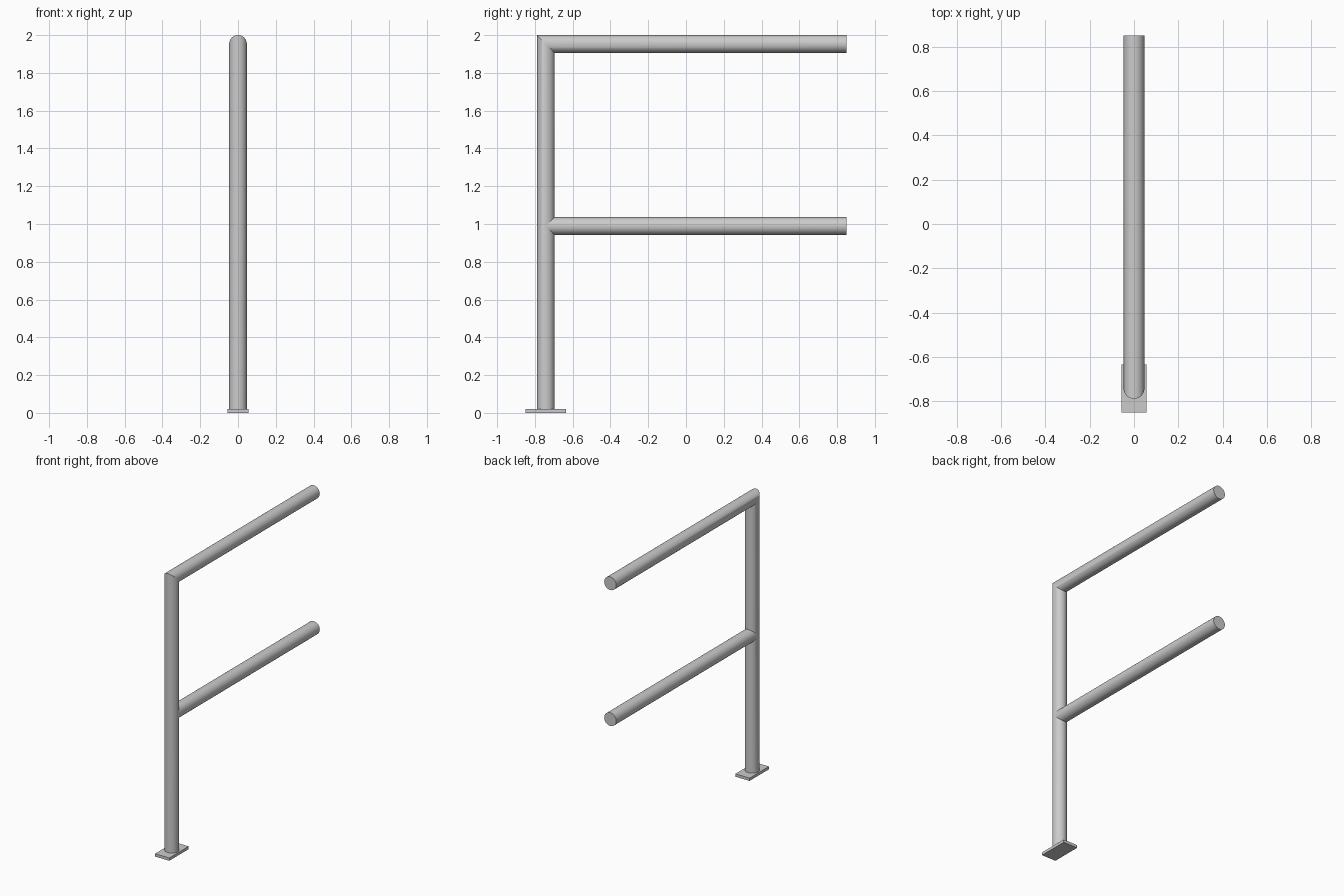
import bpy, bmesh
from math import cos, sin, tau, radians

if "Cube" in bpy.data.objects:
    bpy.data.objects.remove(bpy.data.objects["Cube"])

R, N = 0.0468, 64          # tube radius and sides
YC = -0.742                # post axis
Z_TOP, Z_MID = 2 - R, 0.989
Y_END, PLATE_H = 0.85, 0.02
CIRCLE = [(R * cos(tau * i / N), R * sin(tau * i / N)) for i in range(N)]


def tube(name, rings, cap_start=True):
    """Skin a list of rings of points into a smooth tube."""
    bm = bmesh.new()
    loops = [[bm.verts.new(p) for p in ring] for ring in rings]
    for a, b in zip(loops, loops[1:]):
        for i in range(N):
            j = (i + 1) % N
            bm.faces.new((a[i], a[j], b[j], b[i]))
    if cap_start:
        bm.faces.new(loops[0])
    bm.faces.new(loops[-1])
    bmesh.ops.recalc_face_normals(bm, faces=bm.faces)
    finish(name, bm)


def finish(name, bm):
    me = bpy.data.meshes.new(name)
    bm.to_mesh(me)
    bm.free()
    ob = bpy.data.objects.new(name, me)
    bpy.context.collection.objects.link(ob)
    bpy.ops.object.select_all(action='DESELECT')
    ob.select_set(True)
    bpy.context.view_layer.objects.active = ob
    bpy.ops.object.shade_smooth_by_angle(angle=radians(30))
    return ob


# Post and top rail: one tube with a 45 degree mitred corner
tube("post_and_top_rail", [
    [(x, YC + t, PLATE_H) for x, t in CIRCLE],
    [(x, YC + t, Z_TOP - t) for x, t in CIRCLE],
    [(x, Y_END, Z_TOP - t) for x, t in CIRCLE],
])

# Middle rail: start coped around the post
tube("middle_rail", [
    [(x, YC + abs(t), Z_MID - t) for x, t in CIRCLE],
    [(x, Y_END, Z_MID - t) for x, t in CIRCLE],
], cap_start=False)

# Base plate
bm = bmesh.new()
bmesh.ops.create_cube(bm, size=1)
bmesh.ops.scale(bm, vec=(0.112, 0.216, PLATE_H), verts=bm.verts)
bmesh.ops.translate(bm, vec=(0, YC, PLATE_H / 2), verts=bm.verts)
finish("base_plate", bm)
